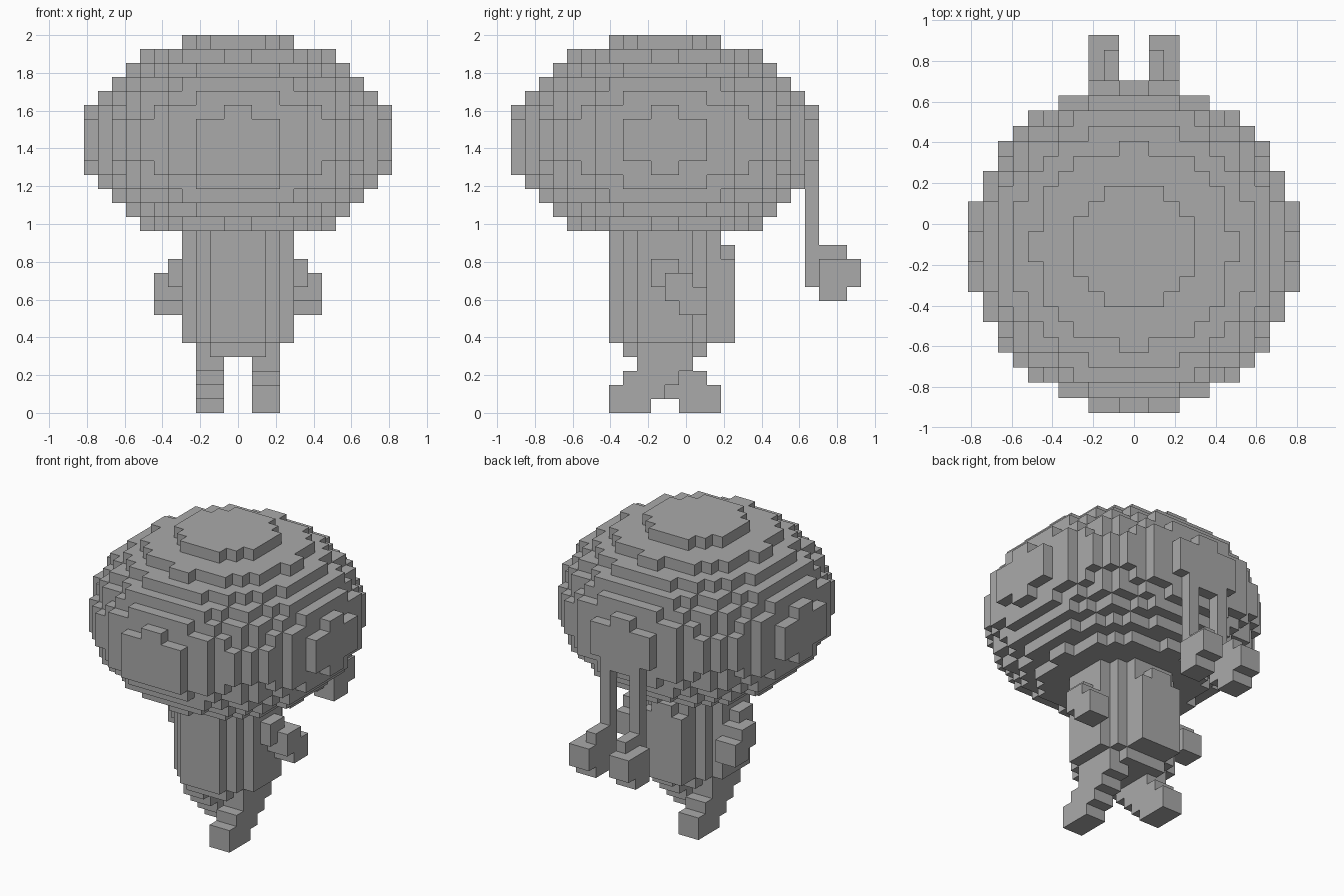
import bpy
import bmesh
from itertools import product
from mathutils import Vector

UNIT = 2 / 27                      # edge of one block
ORIGIN = Vector((0, -12.5, 0))     # block coordinates to centred frame
HEAD_Y = 11                        # centre line of head and body, in blocks

if "Cube" in bpy.data.objects:
    bpy.data.objects.remove(bpy.data.objects["Cube"])

grey = bpy.data.materials.new("plain grey")
grey.use_nodes = True
grey.diffuse_color = (0.4, 0.4, 0.4, 1)
grey.node_tree.nodes["Principled BSDF"].inputs["Base Color"].default_value = (0.4, 0.4, 0.4, 1)


def box(x, y, z):
    """Blocks inside three half-open ranges."""
    return set(product(range(*x), range(*y), range(*z)))


def disc(radius_sq, z):
    """One round layer of blocks about the centre line."""
    return {(i, j, z) for i, j in product(range(-12, 12), range(-1, 24))
            if (i + 0.5) ** 2 + (j + 0.5 - HEAD_Y) ** 2 <= radius_sq}


def mirror(cells):
    return {(-1 - i, j, k) for i, j, k in cells}


def build(name, cells):
    """Outer skin of a set of blocks, with flat areas merged."""
    bm = bmesh.new()
    for cell in cells:
        for axis, side in product(range(3), (0, 1)):
            near = list(cell)
            near[axis] += 2 * side - 1
            if tuple(near) in cells:
                continue
            u, v = (axis + 1) % 3, (axis + 2) % 3
            ring = []
            for a, b in ((0, 0), (1, 0), (1, 1), (0, 1)):
                p = Vector(cell)
                p[axis] += side
                p[u] += a
                p[v] += b
                ring.append(bm.verts.new((p + ORIGIN) * UNIT))
            bm.faces.new(ring if side else ring[::-1])
    bmesh.ops.remove_doubles(bm, verts=bm.verts, dist=UNIT / 100)
    bmesh.ops.dissolve_limit(bm, angle_limit=0.01, verts=bm.verts, edges=bm.edges)
    mesh = bpy.data.meshes.new(name)
    bm.to_mesh(mesh)
    bm.free()
    mesh.materials.append(grey)
    obj = bpy.data.objects.new(name, mesh)
    bpy.context.collection.objects.link(obj)


# Head: flattened ball with a squared lower edge on the face
head = set()
for k in range(13, 27):
    head |= disc(120 - 2.125 * (k - 19) ** 2, k)
head |= box((-3, 3), (0, 1), (17, 18))
build("head", head)

# Body: round column, narrower hip and a raised back panel
body = disc(9, 4)
for k in range(5, 13):
    body |= disc(16, k)
body |= box((-2, 2), (15, 16), (5, 11)) | box((-1, 1), (15, 16), (11, 12))
build("body", body)

# Legs in a walking step: the left one forward, the right one back
leg = set()
for k, (start, end) in enumerate(((7, 10), (7, 11), (8, 12), (9, 13))):
    leg |= box((1, 3), (start, end), (k, k + 1))
build("left_leg", leg)
build("right_leg", {(-1 - i, 2 * HEAD_Y - 1 - j, k) for i, j, k in leg})

# Arms: shoulder block and a hand set further back
arm = box((4, 5), (10, 12), (9, 11))
for j, low, high in ((11, 8, 10), (12, 7, 10), (13, 7, 9)):
    arm |= box((4, 6), (j, j + 1), (low, high))

# Cords hanging from the back of the head, with a weight at the end
cord = box((1, 2), (21, 22), (9, 18))
weight = (box((1, 3), (22, 24), (8, 11)) | box((1, 2), (22, 24), (11, 12))
          | box((1, 3), (24, 25), (9, 11)))

for part, cells in (("arm", arm), ("cord", cord), ("cord_weight", weight)):
    build("left_" + part, cells)
    build("right_" + part, mirror(cells))
